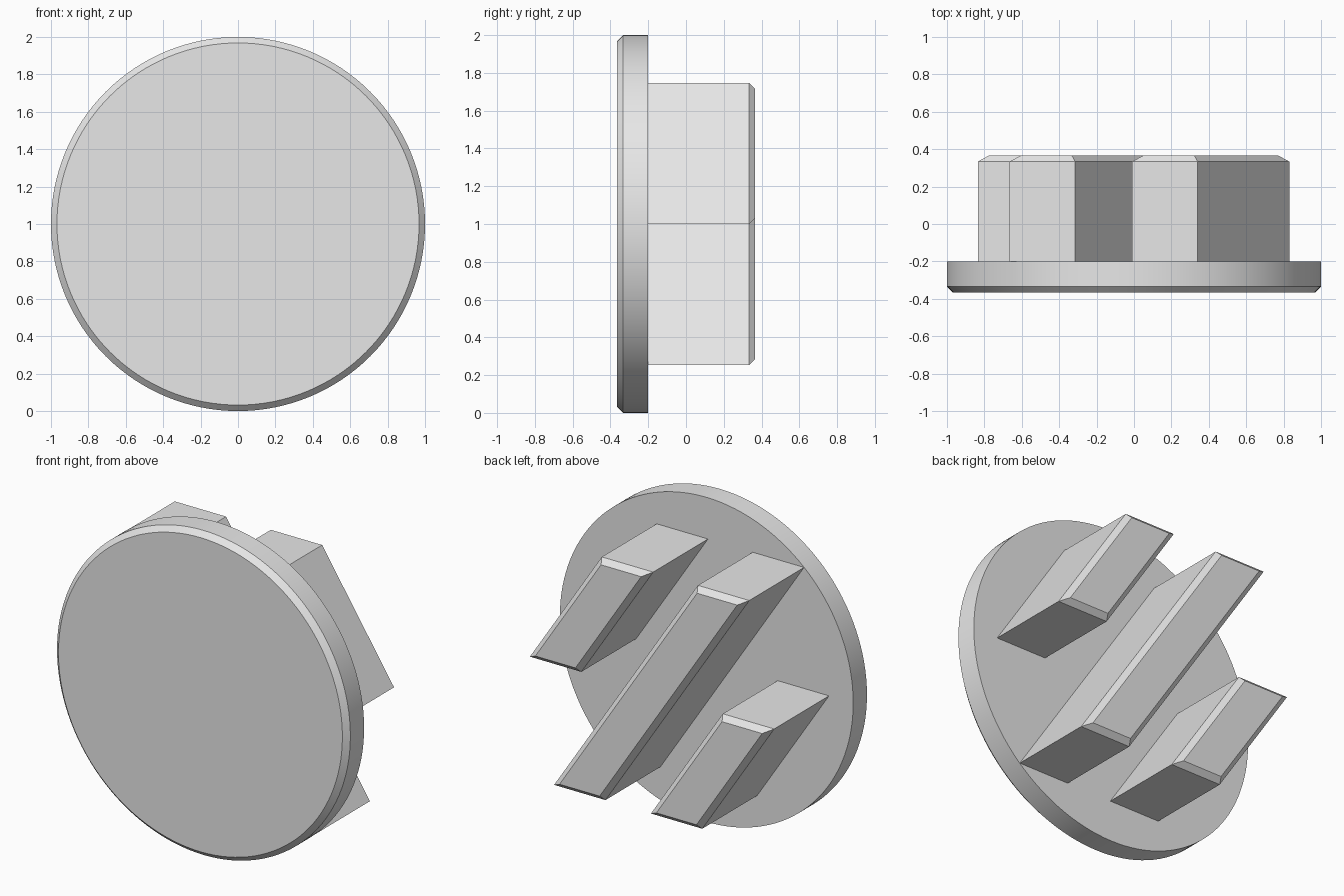
import bpy
import bmesh
import math
from mathutils import Matrix, Vector

cube = bpy.data.objects.get("Cube")
if cube:
    bpy.data.objects.remove(cube, do_unlink=True)

FRONT, SEAT, BACK = -0.366, -0.2, 0.366
CHAMFER = 0.032
MID = 1.0

grey = bpy.data.materials.new("light_grey")
grey.use_nodes = True
grey.diffuse_color = (0.8, 0.8, 0.8, 1)
grey.node_tree.nodes["Principled BSDF"].inputs["Base Color"].default_value = (0.8, 0.8, 0.8, 1)


def chamfer_cap(bm, y):
    """Bevel the outline of the flat cap lying at depth y."""
    edges = [e for e in bm.edges if all(abs(v.co.y - y) < 1e-4 for v in e.verts)]
    bmesh.ops.bevel(bm, geom=edges, offset=CHAMFER, segments=1, affect='EDGES')


def finish(bm, name, smooth=False):
    bmesh.ops.recalc_face_normals(bm, faces=bm.faces)
    mesh = bpy.data.meshes.new(name)
    bm.to_mesh(mesh)
    bm.free()
    mesh.materials.append(grey)
    obj = bpy.data.objects.new(name, mesh)
    bpy.context.collection.objects.link(obj)
    if smooth:
        bpy.ops.object.select_all(action='DESELECT')
        obj.select_set(True)
        bpy.context.view_layer.objects.active = obj
        bpy.ops.object.shade_smooth_by_angle(angle=math.radians(30))
    return obj


# Round face plate with a chamfered front rim
bm = bmesh.new()
place = Matrix.Translation((0, (FRONT + SEAT) / 2, MID)) @ Matrix.Rotation(math.pi / 2, 4, 'X')
bmesh.ops.create_cone(bm, cap_ends=True, segments=128, radius1=1, radius2=1,
                      depth=SEAT - FRONT, matrix=place)
chamfer_cap(bm, FRONT)
finish(bm, "face_plate", smooth=True)


def slanted_bar(name, top_x, top_z, height, width=0.35, lean=0.657):
    """Bar with level ends and leaning sides, chamfered at the back."""
    bm = bmesh.new()
    low_x, low_z = top_x + height * lean, top_z - height
    outline = [(top_x, top_z), (top_x + width, top_z), (low_x + width, low_z), (low_x, low_z)]
    face = bm.faces.new([bm.verts.new((x, SEAT, z)) for x, z in outline])
    out = bmesh.ops.extrude_face_region(bm, geom=[face], use_keep_orig=True)
    moved = [g for g in out["geom"] if isinstance(g, bmesh.types.BMVert)]
    bmesh.ops.translate(bm, verts=moved, vec=Vector((0, BACK - SEAT, 0)))
    bmesh.ops.recalc_face_normals(bm, faces=bm.faces)
    chamfer_cap(bm, BACK)
    finish(bm, name)


# Long middle bar and the two half-length bars beside it
HALF = 0.746
slanted_bar("middle_bar", -0.665, MID + HALF, 2 * HALF)
slanted_bar("upper_left_bar", -0.01, MID + HALF, HALF)
slanted_bar("lower_right_bar", -0.835, MID, HALF)
